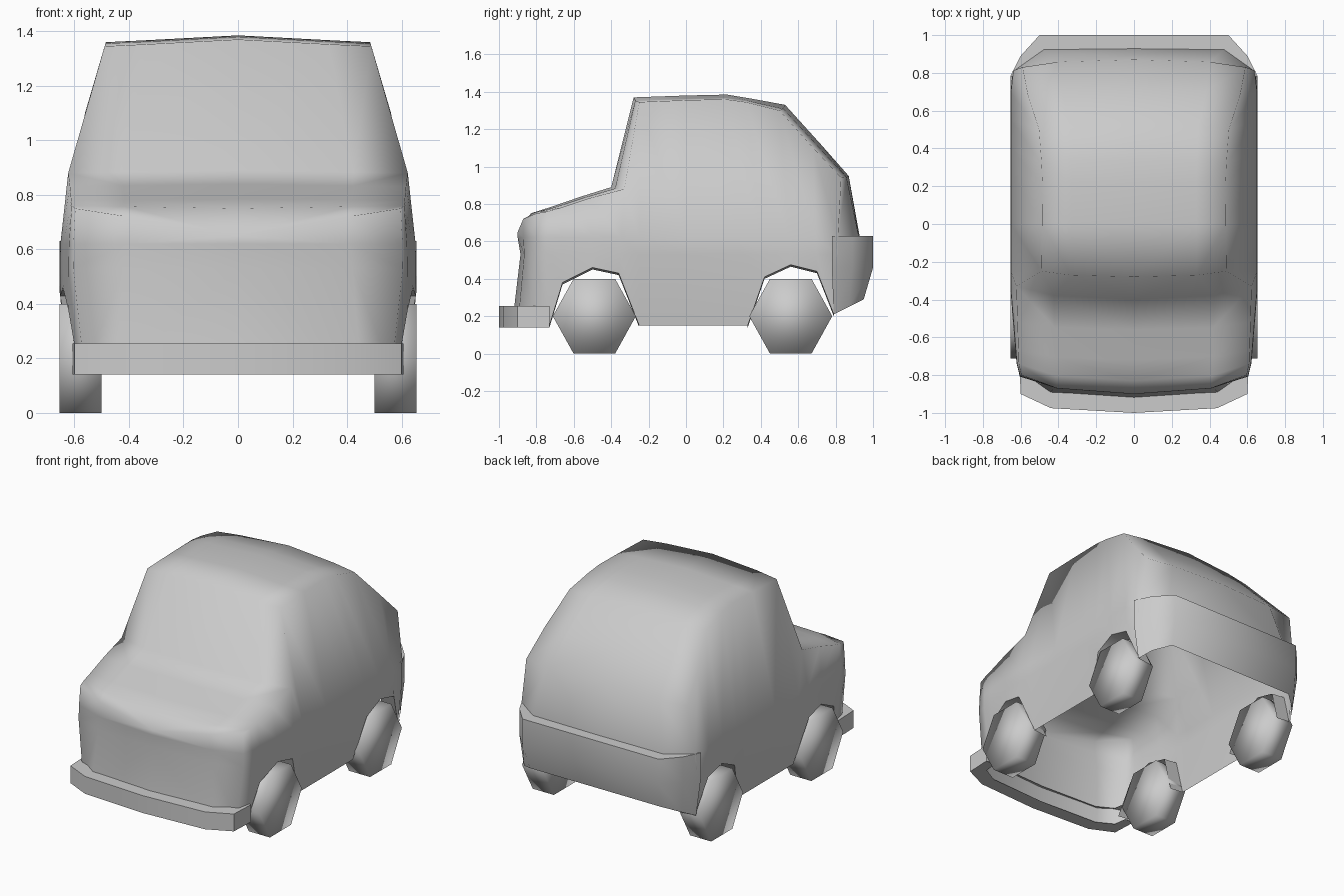
import bpy, bmesh
from math import cos, sin, pi, radians

cube = bpy.data.objects.get("Cube")
if cube:
    bpy.data.objects.remove(cube, do_unlink=True)

paint = bpy.data.materials.new("light_grey")
paint.use_nodes = True
grey = (0.6, 0.6, 0.6, 1)
paint.diffuse_color = grey
shader = next(n for n in paint.node_tree.nodes if n.type == 'BSDF_PRINCIPLED')
shader.inputs["Base Color"].default_value = grey


def interp(table, value):
    """Piecewise linear lookup."""
    if value <= table[0][0]:
        return table[0][1]
    for (a, p), (b, q) in zip(table, table[1:]):
        if value <= b:
            return p + (q - p) * (value - a) / (b - a)
    return table[-1][1]


def mix(a, b, t):
    return a + (b - a) * t


def skin(bm, rows):
    """Join neighbouring rows of points with quads."""
    grid = [[bm.verts.new(p) for p in row] for row in rows]
    for r, s in zip(grid, grid[1:]):
        for i in range(len(r) - 1):
            bm.faces.new((r[i], r[i + 1], s[i + 1], s[i]))


def finish(name, bm, angle, mirrored=True):
    """Mirror, weld, shade and colour a part."""
    if mirrored:
        everything = bm.verts[:] + bm.edges[:] + bm.faces[:]
        bmesh.ops.mirror(bm, geom=everything, axis='X', merge_dist=0.0005)
    bmesh.ops.remove_doubles(bm, verts=bm.verts[:], dist=0.0005)
    bmesh.ops.recalc_face_normals(bm, faces=bm.faces[:])
    mesh = bpy.data.meshes.new(name)
    bm.to_mesh(mesh)
    bm.free()
    mesh.materials.append(paint)
    obj = bpy.data.objects.new(name, mesh)
    bpy.context.collection.objects.link(obj)
    bpy.ops.object.select_all(action='DESELECT')
    obj.select_set(True)
    bpy.context.view_layer.objects.active = obj
    if angle is None:
        bpy.ops.object.shade_smooth()
    else:
        bpy.ops.object.shade_smooth_by_angle(angle=radians(angle))
    return obj


# Half width by height, and taper of the plan towards both ends
WIDTH = [(.14, .61), (.3, .64), (.45, .655), (.7, .65), (.9, .62), (1.36, .485)]
TAPER = [(-.82, .92), (-.75, .95), (-.35, 1), (.78, 1), (.9, .93)]
WAIST, LOW = .62, .53


def side_x(y, z):
    return interp(WIDTH, z) * interp(TAPER, y)


# Ribs from nose to tail: centre y z, top corner y z, sill or arch y z
RIBS = [
    (-.9, .65, -.8, .75, -.82, .15),
    (-.83, .75, -.74, .76, -.73, .15),
    (-.72, .785, -.67, .78, -.66, .38),
    (-.56, .84, -.52, .83, -.5, .46),
    (-.4, .89, -.33, .88, -.36, .43),
    (-.28, 1.37, -.25, 1.345, -.25, .15),
    (0, 1.38, 0, 1.355, 0, .15),
    (.22, 1.385, .21, 1.36, .33, .15),
    (.34, 1.365, .32, 1.345, .42, .41),
    (.53, 1.33, .5, 1.3, .56, .475),
    (.72, 1.12, .68, 1.1, .7, .44),
    (.87, .95, .83, .94, .79, .21),
]


def side_point(rib, z):
    top_y, top_z, low_y, low_z = rib[2:]
    y = mix(low_y, top_y, (z - low_z) / (top_z - low_z))
    return (side_x(y, z), y, z)


def top_points(rib):
    corner = side_point(rib, rib[3])
    middle = (corner[0] * .68, mix(rib[0], rib[2], .3), mix(rib[1], rib[3], .7))
    return [(0, rib[0], rib[1]), middle, corner]


# Body shell, open underneath
body = bmesh.new()
skin(body, [top_points(r) + [side_point(r, z) for z in (WAIST, LOW, r[5])]
            for r in RIBS])
nose, tail = RIBS[0], RIBS[-1]


def end_row(rib, z, centre_y, middle_y, middle_x):
    return [(0, centre_y, z), (middle_x, middle_y, z), side_point(rib, z)]


skin(body, [top_points(nose),
            end_row(nose, WAIST, -.9, -.87, .41),
            end_row(nose, LOW, -.885, -.865, .42),
            end_row(nose, nose[5], -.93, -.9, .45)])
skin(body, [top_points(tail),
            end_row(tail, WAIST, .93, .925, .48),
            end_row(tail, LOW, .93, .925, .48)])
finish("body", body, None)

# Inward lips of the wheel arches
lips = bmesh.new()
for arch in (RIBS[1:6], RIBS[7:12]):
    edge = [side_point(r, r[5]) for r in arch]
    skin(lips, [edge, [(x - .1, y, z - .01) for x, y, z in edge]])
finish("wheel_arch_lips", lips, 50)

# Front bumper, a bar following the nose
bumper = bmesh.new()
outer = [(0, -1), (.44, -.975), (.6, -.9), (.607, -.73)]
inner = [(0, -.9), (.42, -.88), (.53, -.82), (.54, -.73)]
top, bottom = .255, .14
loops = [[(x, y, z) for x, y in plan]
         for plan, z in ((inner, top), (outer, top), (outer, bottom), (inner, bottom))]
skin(bumper, loops)
finish("front_bumper", bumper, 40)

# Rear bumper, a tall band with a ledge on top
rear = bmesh.new()
outer = [(0, 1), (.5, 1), (.6, .89), (.655, .78)]
ledge = [(0, .92), (.47, .915), (.56, .85), (.62, .78)]
hem = [(0, .95, .29), (.48, .95, .29), (.58, .87, .25), (.627, .79, .21)]
rim = .63
skin(rear, [[(x, y, rim) for x, y in ledge], [(x, y, rim) for x, y in outer],
            [(x, y, rim - .17) for x, y in outer], hem])
finish("rear_bumper", rear, 50)

# Six-sided wheels
for end, axle in (("front", -.49), ("rear", .56)):
    for hand, sign in (("left", 1), ("right", -1)):
        wheel = bmesh.new()
        rings = [[wheel.verts.new((sign * x, axle + .222 * cos(i * pi / 3),
                                   .2 + .2 * sin(i * pi / 3) / sin(pi / 3)))
                  for i in range(6)] for x in (.5, .655)]
        for ring in rings:
            wheel.faces.new(ring)
        for i in range(6):
            j = (i + 1) % 6
            wheel.faces.new((rings[0][i], rings[0][j], rings[1][j], rings[1][i]))
        finish(end + "_" + hand + "_wheel", wheel, None, mirrored=False)
